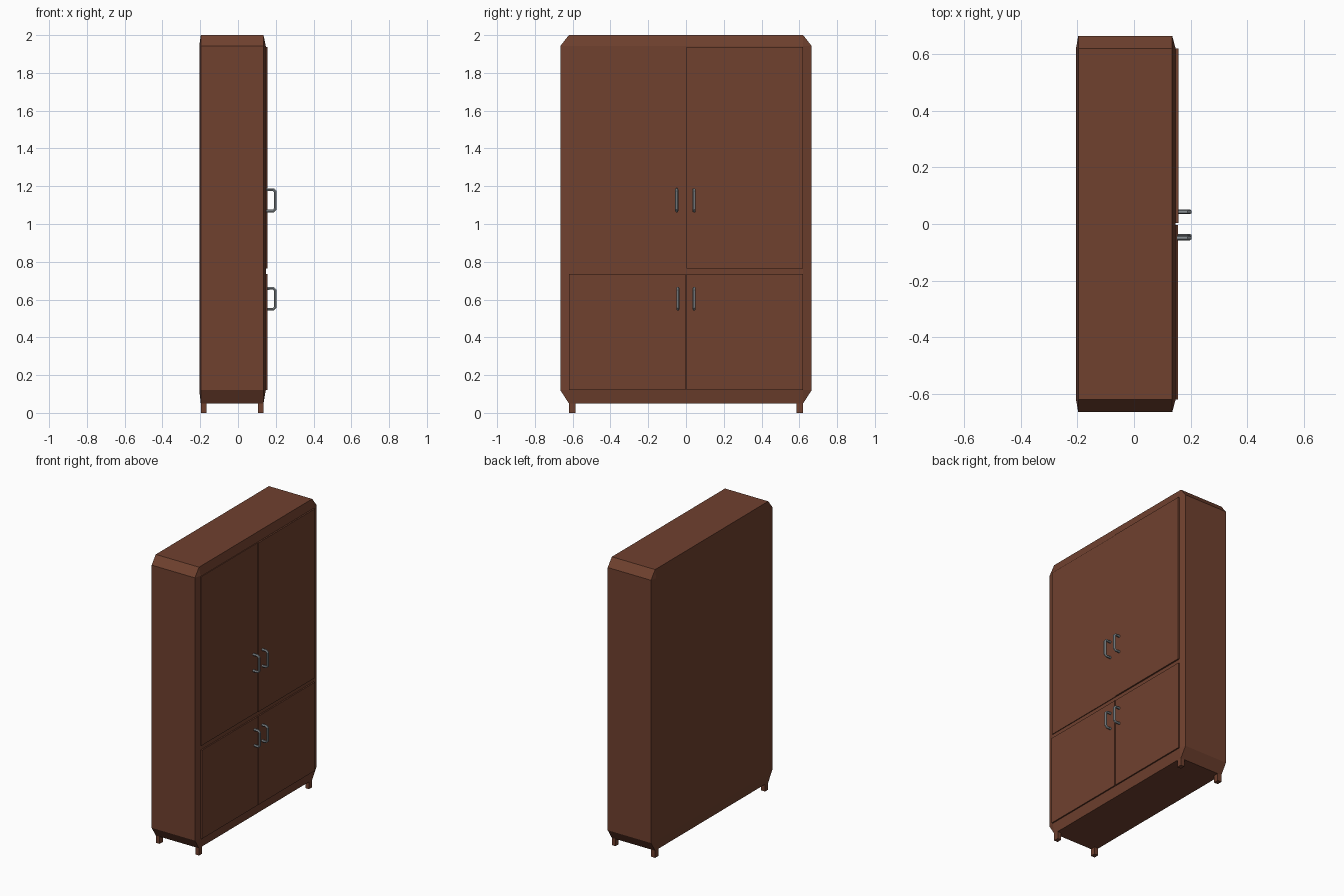
import bpy, bmesh

if "Cube" in bpy.data.objects:
    bpy.data.objects.remove(bpy.data.objects["Cube"])


def material(name, rgb):
    m = bpy.data.materials.new(name)
    m.diffuse_color = (*rgb, 1)
    m.use_nodes = True
    m.node_tree.nodes["Principled BSDF"].inputs["Base Color"].default_value = m.diffuse_color
    return m


wood = material("brown wood", (0.16, 0.052, 0.028))
steel = material("grey metal", (0.27, 0.30, 0.32))


def link(name, mesh, mat):
    ob = bpy.data.objects.new(name, mesh)
    if not mesh.materials:
        mesh.materials.append(mat)
    bpy.context.collection.objects.link(ob)
    return ob


def hull(name, points, mat):
    """Convex solid around a few points."""
    bm = bmesh.new()
    for p in points:
        bm.verts.new(p)
    bmesh.ops.convex_hull(bm, input=bm.verts[:])
    bmesh.ops.dissolve_limit(bm, angle_limit=0.005, verts=bm.verts[:], edges=bm.edges[:])
    bmesh.ops.recalc_face_normals(bm, faces=bm.faces[:])
    me = bpy.data.meshes.new(name)
    bm.to_mesh(me)
    bm.free()
    return link(name, me, mat)


def box(name, xs, ys, zs, mat):
    return hull(name, [(x, y, z) for x in xs for y in ys for z in zs], mat)


# Cabinet body: chamfered case with slightly raised front and back panels
pts = []
for x_outer, x_panel in ((-0.197, -0.205), (0.135, 0.147)):
    for s in (-1, 1):
        pts += [(x_outer, s * 0.665, 0.12), (x_outer, s * 0.665, 1.943),
                (x_outer, s * 0.62, 0.05), (x_outer, s * 0.62, 2.0),
                (x_panel, s * 0.62, 0.12), (x_panel, s * 0.62, 1.943)]
hull("cabinet_body", pts, wood)

# Legs
for xn, xs in (("back", (-0.197, -0.167)), ("front", (0.107, 0.135))):
    for yn, s in (("left", -1), ("right", 1)):
        box(f"{xn}_{yn}_leg", xs, (s * 0.585, s * 0.62), (0, 0.07), wood)


# Doors
def door(name, ys, zs, x_front):
    box(name, (0.13, x_front), ys, zs, wood)


door("upper_left_door", (-0.62, -0.003), (0.765, 1.938), 0.152)
door("upper_right_door", (0.003, 0.62), (0.765, 1.938), 0.157)
door("lower_left_door", (-0.62, -0.003), (0.12, 0.735), 0.156)
door("lower_right_door", (0.003, 0.62), (0.12, 0.735), 0.156)


# Handles: bent bars with clipped corners
def handle(name, y, z0, z1):
    path = [(0.148, z0), (0.187, z0), (0.197, z0 + 0.01),
            (0.197, z1 - 0.01), (0.187, z1), (0.148, z1)]
    cu = bpy.data.curves.new(name, 'CURVE')
    cu.dimensions = '3D'
    cu.bevel_depth = 0.0085
    cu.bevel_resolution = 1
    cu.use_fill_caps = True
    sp = cu.splines.new('POLY')
    sp.points.add(len(path) - 1)
    for p, (x, z) in zip(sp.points, path):
        p.co = (x, y, z, 1)
    tmp = bpy.data.objects.new(name + "_path", cu)
    bpy.context.collection.objects.link(tmp)
    bpy.context.view_layer.update()
    dg = bpy.context.evaluated_depsgraph_get()
    me = bpy.data.meshes.new_from_object(tmp.evaluated_get(dg))
    bpy.data.objects.remove(tmp)
    me.materials.clear()
    for f in me.polygons:
        f.use_smooth = False
    link(name, me, steel)


handle("upper_left_handle", -0.049, 1.069, 1.182)
handle("upper_right_handle", 0.043, 1.069, 1.182)
handle("lower_left_handle", -0.043, 0.549, 0.659)
handle("lower_right_handle", 0.043, 0.549, 0.659)
